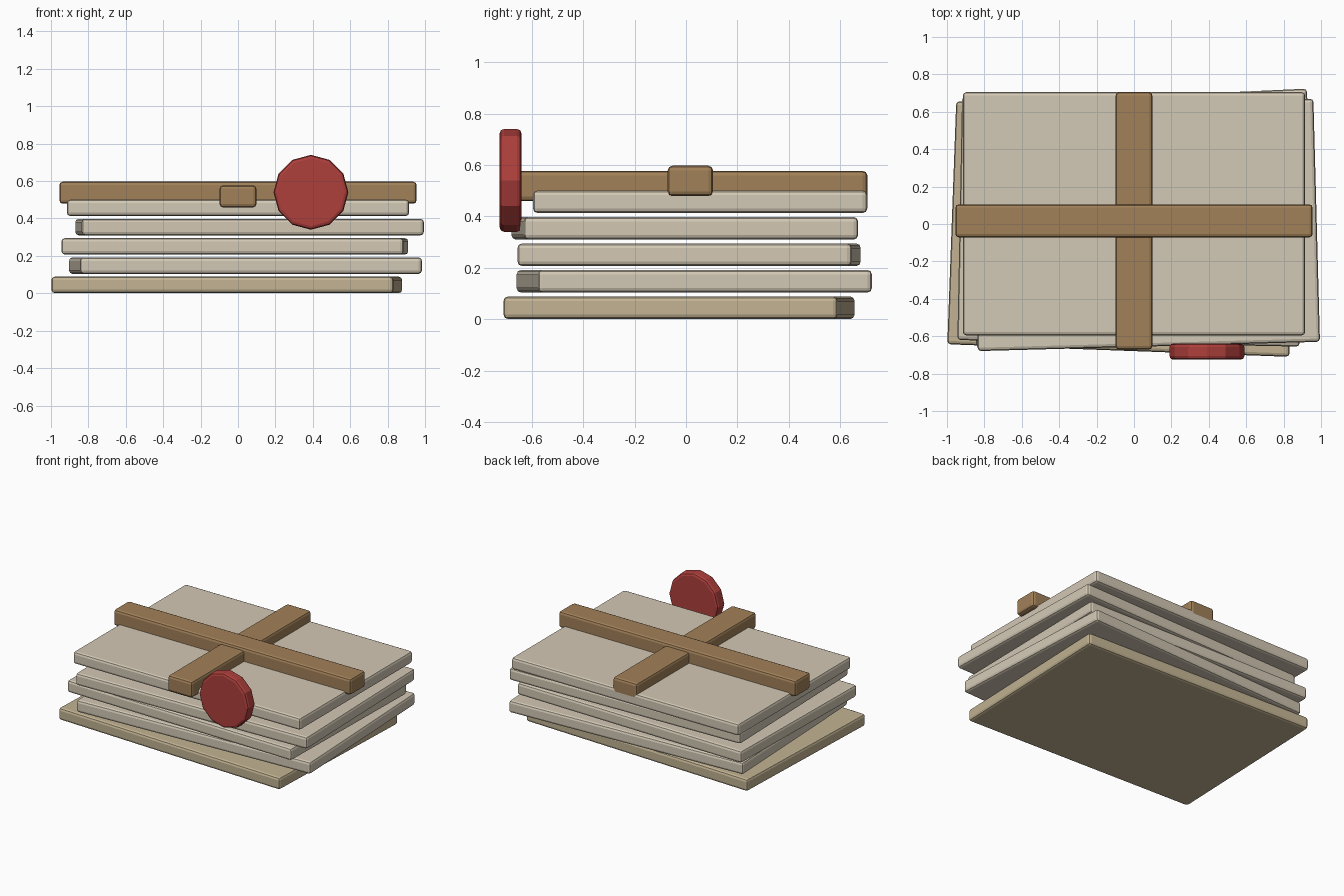
import bpy, math

if "Cube" in bpy.data.objects:
    bpy.data.objects.remove(bpy.data.objects["Cube"])


def material(name, rgb):
    m = bpy.data.materials.new(name)
    m.diffuse_color = (*rgb, 1)
    m.use_nodes = True
    m.node_tree.nodes["Principled BSDF"].inputs["Base Color"].default_value = m.diffuse_color
    return m


PAPER = material("paper", (0.65, 0.58, 0.46))
OLD_PAPER = material("old_paper", (0.54, 0.45, 0.29))
TWINE = material("twine", (0.36, 0.22, 0.10))
WAX = material("wax", (0.42, 0.05, 0.045))


def finish(obj, name, mat, bevel):
    obj.name = name
    obj.data.materials.append(mat)
    mod = obj.modifiers.new("soft_edges", 'BEVEL')
    mod.width, mod.segments, mod.limit_method = bevel, 2, 'ANGLE'
    mod.angle_limit = math.radians(40)  # keeps the seal's facets crisp


def slab(name, center, size, mat, turn=0, bevel=0.018):
    bpy.ops.mesh.primitive_cube_add(size=1, location=center)
    obj = bpy.context.object
    obj.scale = size
    bpy.ops.object.transform_apply(location=False, rotation=False, scale=True)
    obj.rotation_euler.z = math.radians(turn)
    finish(obj, name, mat, bevel)


# Loosely stacked letters: centre x, centre y, turn in degrees
letters = [(-0.06, -0.027, -2.1), (0.04, 0.032, 2.65), (-0.017, 0.012, -1.1),
           (0.062, -0.005, 1.55), (0.0, 0.055, 0.0)]
for i, (x, y, turn) in enumerate(letters):
    slab(f"letter_{i + 1}", (x, y, 0.045 + 0.103 * i), (1.83, 1.30, 0.088),
         OLD_PAPER if i == 0 else PAPER, turn)

# Crossed ties
slab("long_tie", (0, 0.017, 0.538), (1.91, 0.176, 0.118), TWINE)
slab("short_tie", (0, 0.017, 0.518), (0.196, 1.376, 0.118), TWINE)

# Wax seal standing on the front edge
bpy.ops.mesh.primitive_cylinder_add(vertices=12, radius=0.2, depth=0.086,
                                    location=(0.39, -0.682, 0.54),
                                    rotation=(math.pi / 2, 0, 0))
finish(bpy.context.object, "wax_seal", WAX, 0.018)
